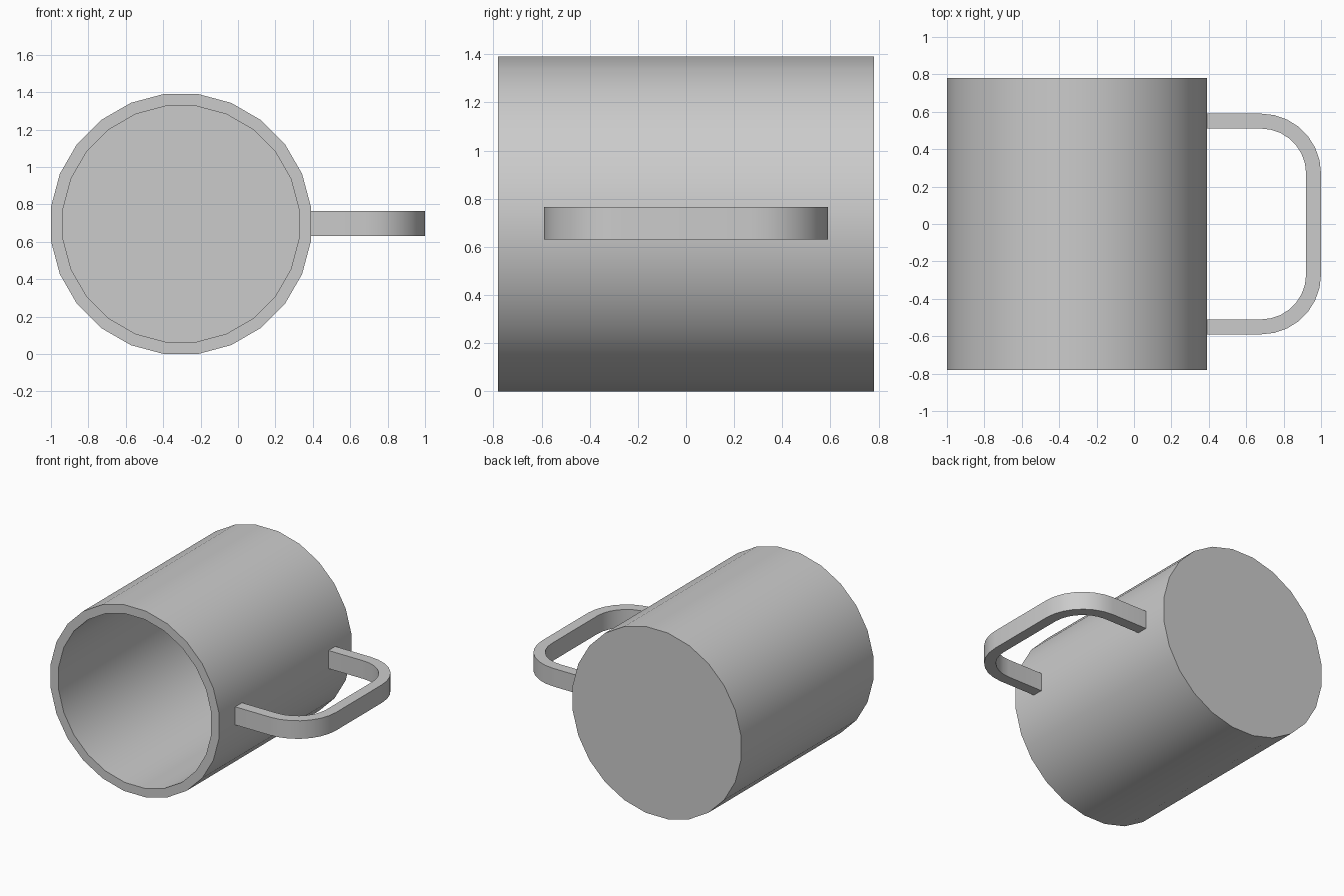
import bpy, bmesh, math

if "Cube" in bpy.data.objects:
    bpy.data.objects.remove(bpy.data.objects["Cube"])

SIDES = 24
CX, CZ = -0.305, 0.695
FLAT = math.cos(math.pi / SIDES)


def finish(name, bm):
    bmesh.ops.recalc_face_normals(bm, faces=bm.faces)
    me = bpy.data.meshes.new(name)
    bm.to_mesh(me)
    bm.free()
    ob = bpy.data.objects.new(name, me)
    bpy.context.collection.objects.link(ob)
    bpy.ops.object.select_all(action='DESELECT')
    ob.select_set(True)
    bpy.context.view_layer.objects.active = ob
    bpy.ops.object.shade_smooth_by_angle(angle=math.radians(30))
    return ob


def bridge(bm, a, b):
    n = len(a)
    for i in range(n):
        j = (i + 1) % n
        bm.faces.new((a[i], a[j], b[j], b[i]))


# Mug body lying on its side: closed back, open front, hollow inside
bm = bmesh.new()
profile = [(0.695, 0.78), (0.695, -0.78), (0.63, -0.78), (0.63, 0.71)]
rings = []
for apothem, y in profile:
    r = apothem / FLAT
    angles = [(i + 0.5) * math.tau / SIDES for i in range(SIDES)]
    rings.append([bm.verts.new((CX + r * math.cos(t), y, CZ + r * math.sin(t)))
                  for t in angles])
for a, b in zip(rings, rings[1:]):
    bridge(bm, a, b)
bm.faces.new(rings[0])
bm.faces.new(rings[-1])
finish("mug_body", bm)

# Handle: rectangular strap swept along a rounded U
STEPS = 7
path = [(0.388, 0.55, 0, 1)]  # x, y, outward normal
for cy, start in ((0.27, 90), (-0.27, 0)):
    for i in range(STEPS + 1):
        t = math.radians(start - 90 * i / STEPS)
        nx, ny = math.cos(t), math.sin(t)
        path.append((0.68 + 0.28 * nx, cy + 0.28 * ny, nx, ny))
path.append((0.388, -0.55, 0, -1))

bm = bmesh.new()
sections = []
for x, y, nx, ny in path:
    sections.append([bm.verts.new((x + d * nx, y + d * ny, z))
                     for d, z in ((-0.04, 0.63), (0.04, 0.63), (0.04, 0.765), (-0.04, 0.765))])
for a, b in zip(sections, sections[1:]):
    bridge(bm, a, b)
bm.faces.new(sections[0])
bm.faces.new(sections[-1])
finish("mug_handle", bm)
